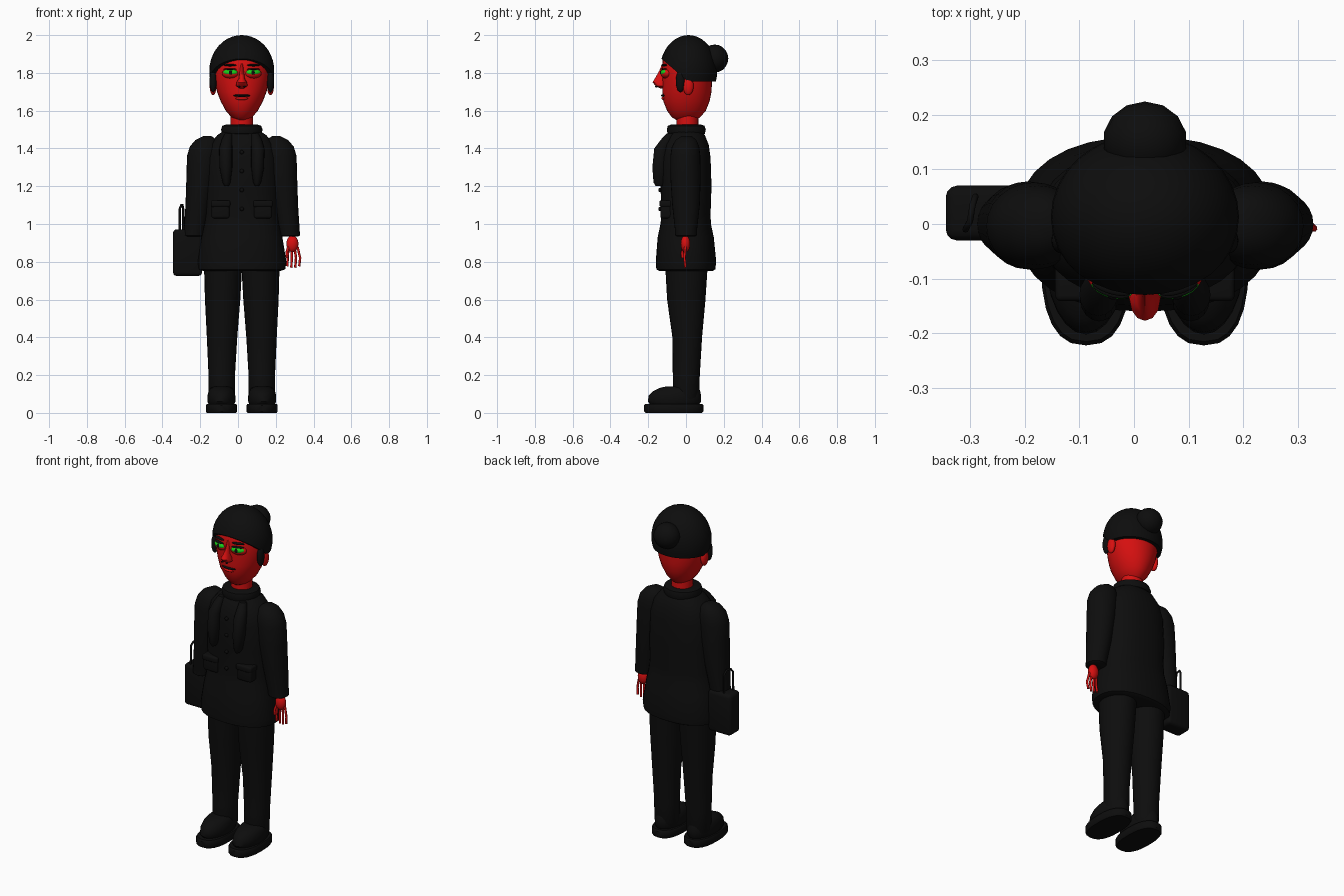
import bpy, bmesh, math
from mathutils import Vector

if "Cube" in bpy.data.objects:
    bpy.data.objects.remove(bpy.data.objects["Cube"])

CX = 0.02  # body centre line


def material(name, rgb):
    m = bpy.data.materials.new(name)
    m.use_nodes = True
    m.diffuse_color = (*rgb, 1)
    m.node_tree.nodes["Principled BSDF"].inputs["Base Color"].default_value = (*rgb, 1)
    return m


BLACK = material("black", (0.004, 0.004, 0.004))
RED = material("red", (0.68, 0.005, 0.005))
GREEN = material("green", (0.01, 0.6, 0.01))


def finish(bm, name, mat, angle=40):
    bmesh.ops.recalc_face_normals(bm, faces=bm.faces)
    me = bpy.data.meshes.new(name)
    bm.to_mesh(me)
    bm.free()
    me.materials.append(mat)
    for p in me.polygons:
        p.use_smooth = True
    me.set_sharp_from_angle(angle=math.radians(angle))
    ob = bpy.data.objects.new(name, me)
    bpy.context.collection.objects.link(ob)
    return ob


def loft(name, mat, rings, side=1, power=2.0, n=24):
    """Skin rounded rings of (z, x0, x1, y0, y1); side -1 mirrors them."""
    bm = bmesh.new()
    loops = []
    for z, x0, x1, y0, y1 in rings:
        loop = []
        for i in range(n):
            a = 2 * math.pi * i / n
            c, s = math.cos(a), math.sin(a)
            u = math.copysign(abs(c) ** (2 / power), c)
            v = math.copysign(abs(s) ** (2 / power), s)
            x = (x0 + x1) / 2 + u * (x1 - x0) / 2
            y = (y0 + y1) / 2 + v * (y1 - y0) / 2
            loop.append(bm.verts.new((CX + side * x, y, z)))
        loops.append(loop)
    for a, b in zip(loops, loops[1:]):
        for i in range(n):
            j = (i + 1) % n
            bm.faces.new((a[i], a[j], b[j], b[i]))
    bm.faces.new(loops[0])
    bm.faces.new(loops[-1])
    return finish(bm, name, mat)


def centred(rings):
    return [(z, -w, w, y0, y1) for z, w, y0, y1 in rings]


def ball(name, mat, at, radii, cuts=(), turn=0, u=24, v=14):
    """Ellipsoid, optionally trimmed by (point, normal) planes."""
    bm = bmesh.new()
    bmesh.ops.create_uvsphere(bm, u_segments=u, v_segments=v, radius=1)
    c, s = math.cos(turn), math.sin(turn)
    for vert in bm.verts:
        x, y, z = (k * r for k, r in zip(vert.co, radii))
        vert.co = Vector((CX + at[0] + c * x - s * y, at[1] + s * x + c * y, at[2] + z))
    for co, no in cuts:
        bmesh.ops.bisect_plane(bm, geom=bm.verts[:] + bm.edges[:] + bm.faces[:],
                               plane_co=co, plane_no=no, clear_outer=True)
        bmesh.ops.holes_fill(bm, edges=[e for e in bm.edges if e.is_boundary])
    return finish(bm, name, mat)


def box(name, mat, lo, hi, bevel):
    bm = bmesh.new()
    bmesh.ops.create_cube(bm, size=1)
    for vert in bm.verts:
        vert.co = [(a + b) / 2 + k * (b - a) for a, b, k in zip(lo, hi, vert.co)]
    bmesh.ops.bevel(bm, geom=bm.edges[:], offset=bevel, segments=3, profile=0.5, affect='EDGES')
    return finish(bm, name, mat)


def tube(name, mat, points, radius):
    cu = bpy.data.curves.new(name, 'CURVE')
    cu.dimensions = '3D'
    cu.bevel_depth, cu.bevel_resolution, cu.use_fill_caps = radius, 2, True
    sp = cu.splines.new('POLY')
    sp.points.add(len(points) - 1)
    for p, co in zip(sp.points, points):
        p.co = (*co, 1)
    cu.materials.append(mat)
    ob = bpy.data.objects.new(name, cu)
    bpy.context.collection.objects.link(ob)


# Head, neck and nose
loft("head", RED, centred([
    (1.55, .03, -.05, .05), (1.565, .055, -.075, .075), (1.6, .085, -.1, .105),
    (1.65, .112, -.12, .125), (1.7, .131, -.125, .135), (1.76, .145, -.125, .138),
    (1.82, .148, -.127, .14), (1.88, .14, -.122, .135), (1.94, .105, -.085, .11),
    (1.97, .05, -.04, .06)]), n=32)
loft("neck", RED, centred([(1.48, .06, -.05, .065), (1.58, .06, -.05, .065)]))
loft("nose", RED, centred([
    (1.718, .012, -.135, -.1), (1.73, .03, -.16, -.1), (1.75, .028, -.177, -.1),
    (1.77, .016, -.165, -.1), (1.81, .011, -.142, -.1), (1.85, .008, -.125, -.1)]), n=12)

# Hair cap with a sloped fringe, and the bun
ball("hair", BLACK, (0, .013, 1.81), (.172, .152, .19), u=32, v=20, cuts=[
    ((0, 0, 1.755), (0, 0, -1)), ((0, -.13, 1.875), (0, -.12, -.14))])
ball("hair_bun", BLACK, (0, .152, 1.876), (.077, .072, .074), u=14, v=10)

# Paired face parts
for s, tag in ((1, "left"), (-1, "right")):
    t = s * .3
    ball(tag + "_eyelid", RED, (s * .061, -.108, 1.797), (.045, .024, .026), turn=t)
    ball(tag + "_iris", GREEN, (s * .061, -.114, 1.802), (.04, .021, .018), turn=t)
    ball(tag + "_pupil", BLACK, (s * .06, -.13, 1.802), (.011, .008, .012), turn=t)
    ball(tag + "_lash", BLACK, (s * .062, -.119, 1.82), (.036, .014, .004), turn=t)
    ball(tag + "_brow", BLACK, (s * .062, -.116, 1.841), (.036, .012, .006), turn=t)
    ball(tag + "_nostril", BLACK, (s * .015, -.157, 1.727), (.008, .008, .004))
    ball(tag + "_ear", RED, (s * .152, .012, 1.73), (.018, .028, .048))
    ball(tag + "_sidelock", BLACK, (s * .152, -.03, 1.755), (.019, .024, .058))
ball("mouth", BLACK, (0, -.112, 1.68), (.046, .02, .008))
ball("lower_lip", RED, (0, -.112, 1.665), (.034, .018, .01))

# Jacket
loft("jacket", BLACK, centred([
    (.75, .2, -.14, .14), (.76, .23, -.157, .155), (.8, .236, -.16, .16),
    (.93, .215, -.15, .147), (1, .2, -.135, .132), (1.05, .195, -.13, .13),
    (1.2, .195, -.135, .135), (1.35, .19, -.138, .13), (1.42, .17, -.125, .12),
    (1.47, .13, -.1, .1), (1.5, .085, -.07, .075)]), power=2.3, n=32)
loft("collar", BLACK, centred([
    (1.47, .09, -.08, .085), (1.478, .105, -.097, .1), (1.5, .11, -.102, .105),
    (1.52, .103, -.096, .098), (1.526, .085, -.08, .08)]))
for i in range(4):
    ball(f"button_{i + 1}", BLACK, (0, -.138, 1.08 + i * .1), (.011, .009, .011), u=12, v=8)

for s, tag in ((1, "left"), (-1, "right")):
    loft(tag + "_lapel", BLACK, [
        (1.2, .07, .09, -.16, -.12), (1.22, .06, .102, -.172, -.11),
        (1.3, .05, .118, -.178, -.1), (1.4, .05, .12, -.168, -.09),
        (1.45, .05, .105, -.13, -.07), (1.48, .05, .09, -.1, -.06)], s, n=16)
    xs = sorted((CX + s * .065, CX + s * .16))
    box(tag + "_pocket", BLACK, (xs[0], -.136, 1.03), (xs[1], -.06, 1.12), .012)
    box(tag + "_pocket_flap", BLACK, (xs[0] - .004, -.141, 1.09), (xs[1] + .004, -.06, 1.125), .01)

    # Sleeve and cuff
    loft(tag + "_sleeve", BLACK, [
        (.935, .205, .3, -.05, .05), (.94, .195, .308, -.057, .057),
        (.975, .19, .306, -.059, .059), (1.1, .165, .298, -.073, .073),
        (1.25, .135, .293, -.083, .078), (1.36, .115, .29, -.083, .076),
        (1.41, .115, .275, -.075, .07), (1.445, .13, .245, -.055, .055),
        (1.465, .16, .205, -.025, .03)], s)

    # Hand with fanned fingers
    ball(tag + "_palm", RED, (s * .268, -.003, .895), (.032, .025, .045), u=16, v=10)
    for i in range(4):
        x = .247 + i * .016
        tip = .765 + abs(i - 1.5) * .008
        tube(f"{tag}_finger_{i + 1}", RED, [
            (CX + s * x, -.003, .88), (CX + s * (x + .006 * i - .004), -.008, .82),
            (CX + s * (x + .005 * i - .006), -.003, tip)], .0065)
    tube(tag + "_thumb", RED, [(CX + s * .25, -.01, .89), (CX + s * .238, -.02, .85),
                               (CX + s * .24, -.018, .82)], .007)

    # Trouser leg
    loft(tag + "_leg", BLACK, [
        (.06, .045, .165, -.06, .06), (.085, .035, .176, -.07, .07),
        (.2, .036, .176, -.07, .073), (.4, .024, .185, -.072, .085),
        (.6, .008, .195, -.1, .103), (.78, -.002, .2, -.11, .115)], s)

    # Shoe
    loft(tag + "_shoe_sole", BLACK, [
        (0, .03, .185, -.215, .085), (.008, .025, .19, -.222, .092),
        (.04, .025, .19, -.222, .092), (.048, .03, .185, -.215, .085)], s, 2.5)
    loft(tag + "_shoe_upper", BLACK, [
        (.045, .04, .175, -.19, .07), (.06, .034, .182, -.202, .08),
        (.09, .034, .182, -.198, .08), (.115, .04, .176, -.175, .075),
        (.132, .05, .165, -.14, .068), (.14, .07, .145, -.105, .05)], s)

# Handbag with an upright handle
box("handbag", BLACK, (-.344, -.03, .725), (-.19, .07, .972), .02)
tube("handbag_handle", BLACK, [(-.308, -.01, .96), (-.308, -.01, 1.08), (-.3, .005, 1.102),
                              (-.295, .035, 1.102), (-.29, .05, 1.08), (-.29, .05, .96)], .006)
